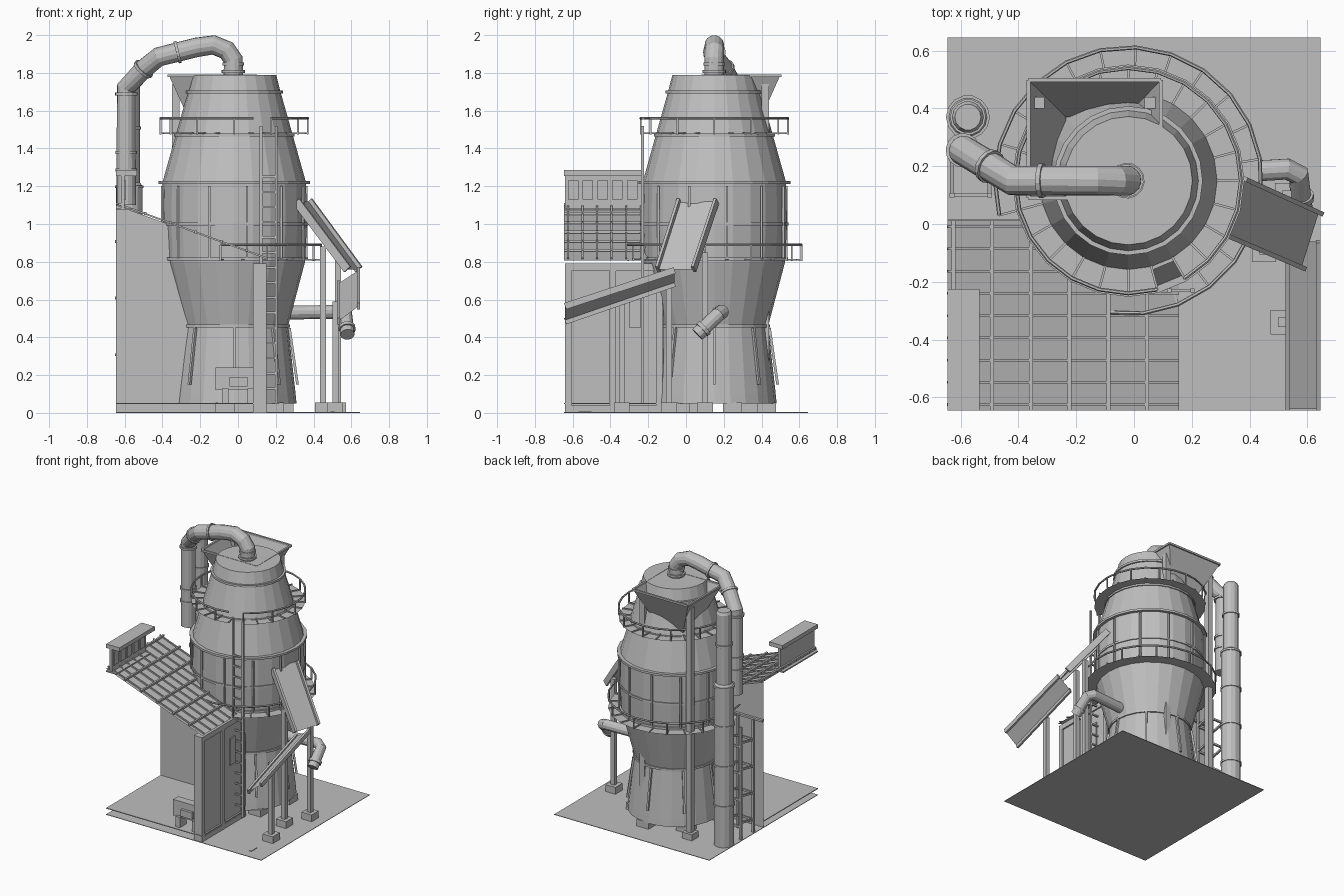
import bpy, bmesh
from math import sin, cos, pi, radians
from mathutils import Vector, Matrix

cube = bpy.data.objects.get("Cube")
if cube:
    bpy.data.objects.remove(cube, do_unlink=True)

grey = bpy.data.materials.new("plain grey")
grey.use_nodes = True
GREY = (0.52, 0.52, 0.52, 1)
grey.diffuse_color = GREY
grey.node_tree.nodes["Principled BSDF"].inputs["Base Color"].default_value = GREY

CX, CY = -0.02, 0.15          # furnace axis


def finish(name, bm):
    bmesh.ops.recalc_face_normals(bm, faces=bm.faces)
    me = bpy.data.meshes.new(name)
    bm.to_mesh(me)
    bm.free()
    me.materials.append(grey)
    ob = bpy.data.objects.new(name, me)
    bpy.context.collection.objects.link(ob)
    return ob


def add_box(bm, lo, hi):
    lo, hi = Vector(lo), Vector(hi)
    m = Matrix.Translation((lo + hi) / 2) @ Matrix.Diagonal((*(hi - lo), 1))
    bmesh.ops.create_cube(bm, size=1, matrix=m)


def add_beam(bm, a, b, w, h=None):
    a, b = Vector(a), Vector(b)
    d = b - a
    rot = d.to_track_quat('Z', 'Y').to_matrix().to_4x4()
    m = Matrix.Translation((a + b) / 2) @ rot @ Matrix.Diagonal((w, h or w, d.length, 1))
    bmesh.ops.create_cube(bm, size=1, matrix=m)


def add_lathe(bm, profile, seg=24, c=(CX, CY)):
    rings = [[bm.verts.new((c[0] + r * cos(2 * pi * i / seg), c[1] + r * sin(2 * pi * i / seg), z))
              for i in range(seg)] for r, z in profile]
    for lo, hi in zip(rings, rings[1:]):
        for i in range(seg):
            j = (i + 1) % seg
            bm.faces.new((lo[i], lo[j], hi[j], hi[i]))
    bm.faces.new(rings[0])
    bm.faces.new(rings[-1])


def add_pipe(bm, pts, r, sides=12):
    """Sweep a polygon along mitred points."""
    pts = [Vector(p) for p in pts]
    rings = []
    for i, p in enumerate(pts):
        d_in = (p - pts[max(i - 1, 0)]).normalized()
        d_out = (pts[min(i + 1, len(pts) - 1)] - p).normalized()
        t = (d_in + d_out).normalized()
        if not rings:
            u = t.orthogonal().normalized()
        u = (u - t * u.dot(t)).normalized()
        v = t.cross(u)
        rings.append([bm.verts.new(p + r * (u * cos(2 * pi * k / sides) + v * sin(2 * pi * k / sides)))
                      for k in range(sides)])
    for a, b in zip(rings, rings[1:]):
        for k in range(sides):
            j = (k + 1) % sides
            bm.faces.new((a[k], a[j], b[j], b[k]))
    bm.faces.new(rings[0])
    bm.faces.new(rings[-1])


def build(name, adder, items):
    bm = bmesh.new()
    for it in items:
        adder(bm, *it)
    return finish(name, bm)


def polar(r, deg, z):
    return Vector((CX + r * cos(radians(deg)), CY + r * sin(radians(deg)), z))


# Ground and shed floor
build("ground", add_box, [((-.645, -.645, 0), (.645, .645, .004)),
                          ((.49, -.57, .004), (.51, -.5, .008))])
build("shed_floor", add_box, [((-.645, -.645, .046), (.15, .0, .052))])

# Furnace shell, bands and feet
build("furnace_shell", add_lathe, [([(.33, .05), (.325, .1), (.285, .46), (.375, .8), (.385, 1.0), (.38, 1.22),
                                     (.31, 1.47), (.245, 1.7), (.222, 1.79)],)])
bands = [(.295, .46), (.39, .815), (.392, 1.0), (.402, 1.22), (.32, 1.47), (.258, 1.7)]
build("furnace_bands", add_lathe, [([(r, z - .008), (r, z + .008)],) for r, z in bands])
ribs = [(polar(.388, a, .82), polar(.388, a, 1.2), .012) for a in range(10, 370, 30)]
ribs += [(polar(.335, a, .15), polar(.292, a, .45), .014) for a in range(0, 360, 45)]
build("furnace_ribs", add_beam, ribs)
feet = []
for a in range(20, 380, 60):
    p = polar(.28, a, 0)
    feet.append((p - Vector((.05, .05, 0)), p + Vector((.05, .05, .055))))
build("furnace_feet", add_box, feet)


# Ring walkways with brackets and hand rails
def walkway(name, r_in, r_out, z, start, end):
    n = max(4, (end - start) // 15)
    angles = [start + (end - start) * i / n for i in range(n + 1)]
    bm = bmesh.new()
    rows = [[bm.verts.new(polar(r, a, z)) for a in angles] for r in (r_in, r_out)]
    for i in range(n):
        bm.faces.new((rows[0][i], rows[0][i + 1], rows[1][i + 1], rows[1][i]))
    bmesh.ops.solidify(bm, geom=bm.faces[:], thickness=.008)
    for a in angles:
        add_beam(bm, polar(r_in, a, z + .006), polar(r_out, a, z + .006), .008)
    finish(name + "_walkway", bm)
    bm = bmesh.new()
    add_pipe(bm, [polar(r_out, a, z + .085) for a in angles], .007, 6)
    for a in angles[::2]:
        add_beam(bm, polar(r_out, a, z), polar(r_out, a, z + .085), .009)
    finish(name + "_rail", bm)


walkway("upper", .3, .39, 1.475, -60, 285)
walkway("lower", .37, .462, .805, -99, 195)

# Ladder
build("ladder", add_beam,
      [((x, -.23, z0), (x, -.23, 1.52), .014) for x, z0 in ((.122, .14), (.203, .05))] +
      [((.122, -.23, .13 + .08 * i), (.203, -.23, .13 + .08 * i), .011) for i in range(15)])

# Top gas pipe with flanges
gas = [(-.025, .15, 1.78), (-.025, .15, 1.87), (-.06, .15, 1.92), (-.13, .15, 1.948), (-.22, .15, 1.935),
       (-.42, .15, 1.885), (-.5, .2, 1.82), (-.592, .255, 1.72), (-.592, .255, 1.1)]
build("gas_pipe", add_pipe, [(gas, .052, 14)])
flanges = []
for i, t, r in ((0, .3, .062), (0, .75, .058), (4, .5, .06), (6, 0, .06), (7, .05, .06), (7, .55, .058), (7, .7, .058)):
    a, b = Vector(gas[i]), Vector(gas[i + 1])
    p, d = a.lerp(b, t), (b - a).normalized() * .008
    flanges.append(((p - d, p + d), r, 14))
build("gas_pipe_flanges", add_pipe, flanges)

# Hopper: open inverted pyramid with rim, on two tall posts
bm = bmesh.new()
top = [Vector(p) for p in ((-.365, .09, 1.785), (.093, .09, 1.785), (.093, .498, 1.785), (-.365, .498, 1.785))]
low = [Vector(p) for p in ((-.235, .2, 1.5), (-.03, .2, 1.5), (-.03, .37, 1.5), (-.235, .37, 1.5))]
tv, lv = [bm.verts.new(p) for p in top], [bm.verts.new(p) for p in low]
for i in range(4):
    j = (i + 1) % 4
    bm.faces.new((tv[i], tv[j], lv[j], lv[i]))
bmesh.ops.solidify(bm, geom=bm.faces[:], thickness=.006)
for i in range(4):
    add_beam(bm, top[i], top[(i + 1) % 4], .014)
finish("hopper", bm)
build("hopper_posts", add_box, [((x - .02, .4, 0), (x + .02, .44, 1.74)) for x in (-.33, .057)] +
      [((-.37, .38, 0), (-.29, .46, .05))])

# Tall stove column
stove = (-.575, .37)
build("stove_column", add_lathe, [([(.07, 0), (.07, 1.2), (.055, 1.22), (.055, 1.74), (.045, 1.76)], 14, stove)])
build("stove_bands", add_lathe, [([(r, z), (r, z + .015)], 14, stove)
                                 for r, z in ((.076, .3), (.076, .6), (.076, .9), (.076, 1.19), (.062, 1.5))])

# Service tower beside the stove
tower = [((x, y, 0), (x, y, .85), .016) for x in (-.63, -.5) for y in (.1, .25)]
for z in (.1, .3, .5, .7):
    tower += [((x, .1, z), (x, .25, z + .03), .014) for x in (-.63, -.5)]
    tower += [((-.63, y, z), (-.5, y, z), .014) for y in (.1, .25)]
build("service_tower", add_beam, tower)

# Shed: back wall with sloped top, side wall, lean-to roof
SLOPE = -.365


def roof_z(x):
    return 1.1 + SLOPE * (x + .645)


bm = bmesh.new()
wall = [bm.verts.new(p) for p in ((-.645, 0, 0), (.14, 0, 0), (.14, 0, roof_z(.14)), (-.645, 0, roof_z(-.645)))]
bm.faces.new(wall)
bmesh.ops.solidify(bm, geom=bm.faces[:], thickness=.01)
add_box(bm, (-.645, -.005, .8), (-.3, .018, .815))
finish("shed_back_wall", bm)
build("shed_side_wall", add_box,
      [((.08, -.64, 0), (.138, -.12, .79))] +
      [((.138, y, .0), (.15, y + .035, .79)) for y in (-.64, -.405, -.16)] +
      [((.138, -.64, z), (.149, -.12, z + .04)) for z in (0, .75)] +
      [((.138, -.3, .45), (.146, -.24, .65))])
bm = bmesh.new()
add_beam(bm, (-.645, -.32, roof_z(-.645)), (.155, -.32, roof_z(.155)), .65, .012)
bm.free()
bm = bmesh.new()
edge = [bm.verts.new((x, y, roof_z(x))) for x, y in ((-.645, -.645), (.155, -.645), (.155, .012), (-.645, .012))]
bm.faces.new(edge)
bmesh.ops.solidify(bm, geom=bm.faces[:], thickness=.012)
for i in range(6):
    x = -.625 + .134 * i
    add_beam(bm, (x, -.645, roof_z(x) + .012), (x, .012, roof_z(x) + .012), .014)
for i in range(9):
    y = -.625 + .077 * i
    add_beam(bm, (-.645, y, roof_z(-.645) + .01), (.155, y, roof_z(.155) + .01), .009)
finish("shed_roof", bm)

# Roof vent with a row of openings
build("roof_vent", add_box,
      [((-.645, -.645, 1.255), (-.535, -.225, 1.285)), ((-.62, -.64, 1.08), (-.6, -.235, 1.255)),
       ((-.645, -.645, 1.075), (-.56, -.235, 1.085))] +
      [((-.6, -.625 + .078 * i, 1.13), (-.592, -.57 + .078 * i, 1.23)) for i in range(5)])

# Small machine by the shed opening
build("floor_machine", add_box,
      [((-.12, -.6, .12), (.08, -.54, .24)), ((-.045, -.62, .14), (.05, -.6, .19)),
       ((-.085, -.62, .05), (-.05, -.54, .13)), ((.05, -.62, .05), (.085, -.54, .13))])


# Chutes: a bed with two side rails
def chute(name, corners, rail):
    c = [Vector(p) for p in corners]
    bm = bmesh.new()
    bm.faces.new([bm.verts.new(p) for p in c])
    bmesh.ops.solidify(bm, geom=bm.faces[:], thickness=.01)
    for a, b in ((c[0], c[3]), (c[1], c[2])):
        add_beam(bm, a, b, .016, rail)
    finish(name, bm)


chute("upper_chute", ((.375, .16, 1.12), (.31, -.035, 1.12), (.58, -.15, .76), (.64, .04, .76)), .045)
chute("lower_chute", ((.532, -.06, .685), (.638, -.06, .755), (.638, -.64, .565), (.532, -.64, .485)), .035)

# Chute posts on footings
posts = [(.515, -.34, .59), (.45, -.09, .88), (.53, .1, .85)]
build("chute_posts", add_box, [((x - .016, y - .016, 0), (x + .016, y + .016, z)) for x, y, z in posts])
build("chute_footings", add_box, [((x - .042, y - .042, 0), (x + .042, y + .042, .055)) for x, y, z in posts])

# Side spout
build("side_spout", add_pipe, [([(.2, .17, .53), (.53, .19, .535), (.57, .17, .52), (.58, .06, .415)], .038, 12),
                               ([(.577, .1, .453), (.579, .085, .439)], .045, 12)])
